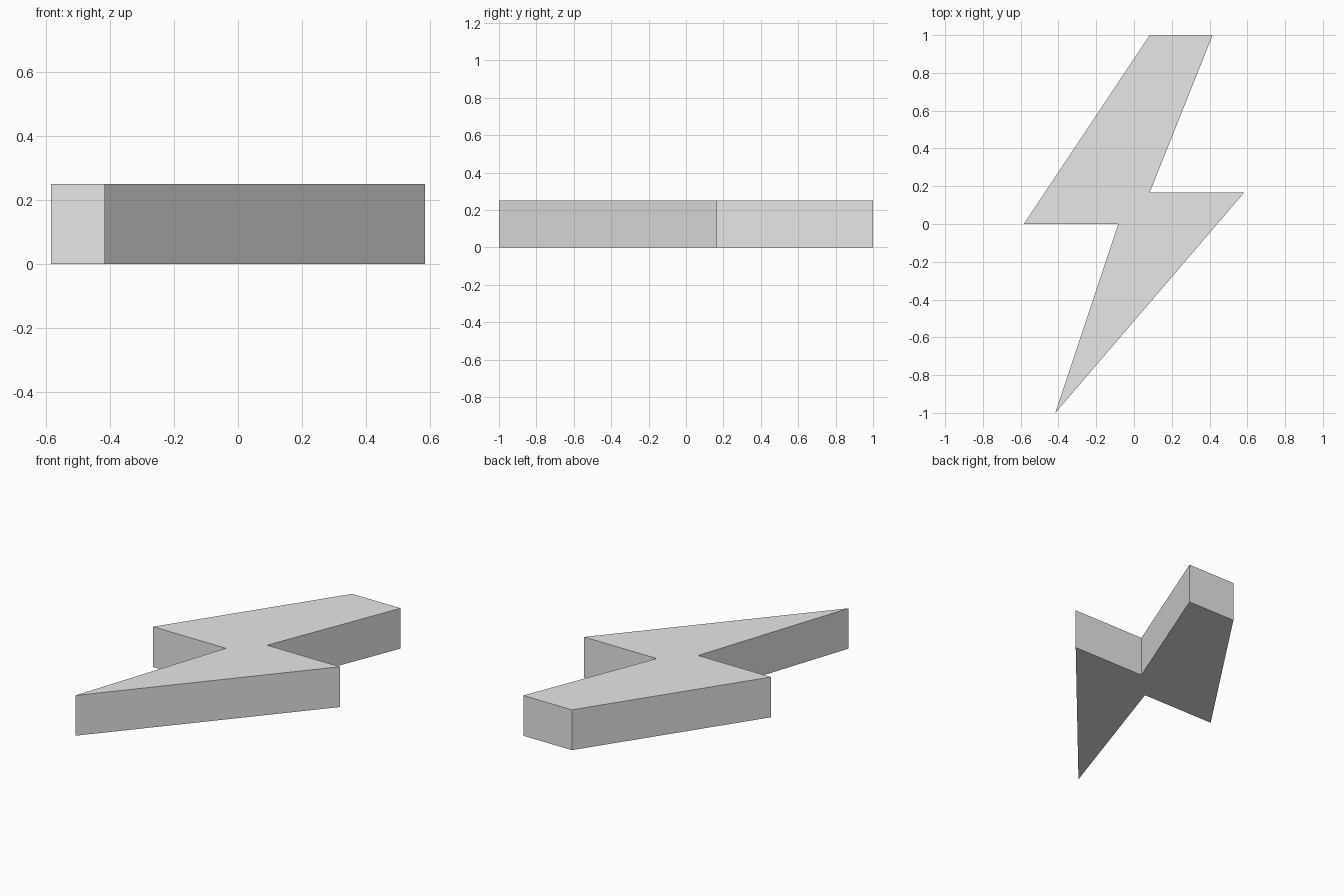
import bpy
import bmesh

cube = bpy.data.objects.get("Cube")
if cube:
    bpy.data.objects.remove(cube, do_unlink=True)

# Single plain grey
grey = bpy.data.materials.new("light_grey")
grey.use_nodes = True
colour = (0.8, 0.8, 0.8, 1)
grey.diffuse_color = colour
grey.node_tree.nodes["Principled BSDF"].inputs["Base Color"].default_value = colour

# Zigzag bolt outline on a grid of twelfths
UNIT = 1 / 12
HEIGHT = 0.25
outline = [(1, 12), (-7, 0), (-1, 0), (-5, -12), (7, 2), (1, 2), (5, 12)]

# Extrude the outline upwards into a flat slab
bm = bmesh.new()
base = bm.faces.new([bm.verts.new((x * UNIT, y * UNIT, 0)) for x, y in outline])
slab = bmesh.ops.extrude_face_region(bm, geom=[base], use_keep_orig=True)
top = [v for v in slab["geom"] if isinstance(v, bmesh.types.BMVert)]
bmesh.ops.translate(bm, verts=top, vec=(0, 0, HEIGHT))
bmesh.ops.recalc_face_normals(bm, faces=bm.faces[:])

mesh = bpy.data.meshes.new("lightning_bolt")
bm.to_mesh(mesh)
bm.free()
mesh.materials.append(grey)
bolt = bpy.data.objects.new("lightning_bolt", mesh)
bpy.context.collection.objects.link(bolt)
